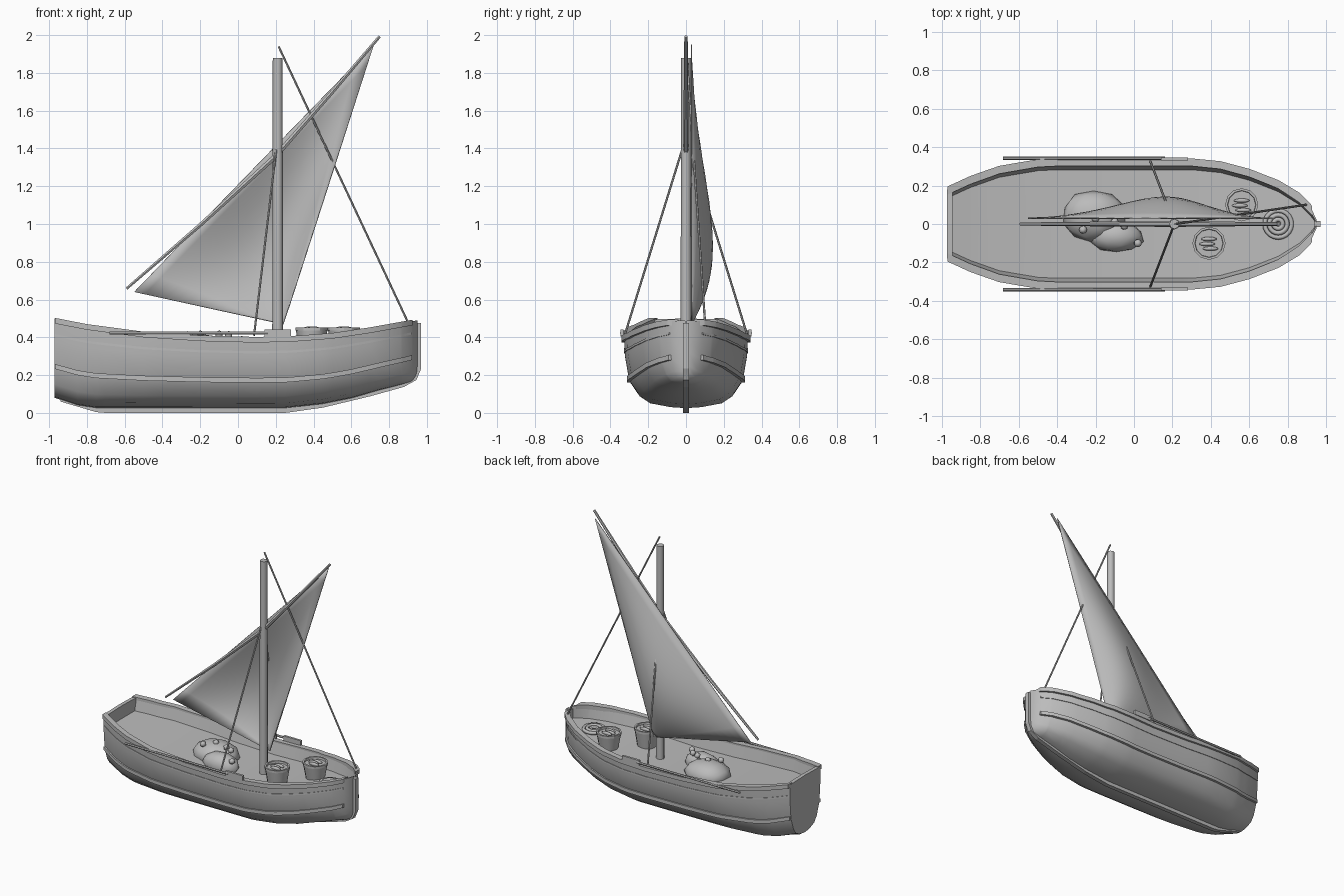
import bpy, bmesh, math, random
from mathutils import Vector, Matrix

if "Cube" in bpy.data.objects:
    bpy.data.objects.remove(bpy.data.objects["Cube"])
random.seed(4)

grey = bpy.data.materials.new("plain grey")
grey.diffuse_color = (0.5, 0.5, 0.5, 1)
grey.use_nodes = True
grey.node_tree.nodes["Principled BSDF"].inputs["Base Color"].default_value = grey.diffuse_color


def finish(name, bm, smooth=None):
    bmesh.ops.recalc_face_normals(bm, faces=bm.faces[:])
    me = bpy.data.meshes.new(name)
    bm.to_mesh(me)
    bm.free()
    ob = bpy.data.objects.new(name, me)
    bpy.context.collection.objects.link(ob)
    me.materials.append(grey)
    if smooth:
        bpy.ops.object.select_all(action='DESELECT')
        ob.select_set(True)
        bpy.context.view_layer.objects.active = ob
        bpy.ops.object.shade_smooth_by_angle(angle=math.radians(smooth))
    return ob


def loft(bm, rings, caps=True):
    """Skin closed rings of points into a tube."""
    vs = [[bm.verts.new(p) for p in r] for r in rings]
    n = len(vs[0])
    for a, b in zip(vs, vs[1:]):
        for i in range(n):
            j = (i + 1) % n
            bm.faces.new((a[i], a[j], b[j], b[i]))
    if caps:
        bm.faces.new(vs[0])
        bm.faces.new(vs[-1][::-1])


def tube(name, pts, radii, sides=6):
    pts = [Vector(p) for p in pts]
    rings = []
    for i, p in enumerate(pts):
        d = (pts[min(i + 1, len(pts) - 1)] - pts[max(i - 1, 0)]).normalized()
        q = d.to_track_quat('Z', 'Y')
        rings.append([p + q @ Vector((radii[i] * math.cos(t), radii[i] * math.sin(t), 0))
                      for t in [math.tau * k / sides for k in range(sides)]])
    bm = bmesh.new()
    loft(bm, rings)
    return finish(name, bm, 50)


def lerp(table, x):
    for (a, fa), (b, fb) in zip(table, table[1:]):
        if x <= b:
            return fa + (fb - fa) * (x - a) / (b - a)
    return table[-1][1]


# Hull lines: half width, sheer height, keel height, section shape
WIDTH = [(-.97, .18), (-.85, .235), (-.7, .288), (-.5, .322), (-.4, .327), (.3, .327), (.45, .312),
         (.6, .272), (.75, .213), (.86, .145), (.92, .085), (.95, .02)]
SHEER = [(-.97, .495), (-.8, .462), (-.5, .422), (-.2, .402), (.1, .394), (.3, .4), (.5, .415),
         (.7, .445), (.95, .49)]
KEEL = [(-.97, .08), (-.85, .04), (-.75, .025), (.25, .025), (.45, .047), (.6, .077), (.75, .12),
        (.87, .15), (.92, .165), (.95, .2)]
SHAPE = [(0, 0), (.015, .25), (.07, .58), (.17, .75), (.39, .92), (.73, .985), (1, 1)]
XS = sorted({x for t in (WIDTH, SHEER, KEEL) for x, _ in t})


def skin(x, f):
    k, s = lerp(KEEL, x), lerp(SHEER, x)
    return lerp(WIDTH, x) * lerp(SHAPE, f), k + (s - k) * f


def deck_z(x):
    return lerp(SHEER, x) - .085


def mirrored(x, half):
    """Closed ring from a half section that starts and ends on the centreline."""
    return [(x, y, z) for y, z in half] + [(x, -y, z) for y, z in half[-2:0:-1]]


# Hull shell with bulwark and deck
rings = []
for x in XS:
    half = [skin(x, f) for f, _ in SHAPE]
    w, s = half[-1]
    half += [(max(w - .025, .004), s), (max(w - .045, .003), deck_z(x)), (0, deck_z(x))]
    rings.append(mirrored(x, half))
bm = bmesh.new()
loft(bm, rings)
finish("hull", bm, 35)

# Transom board
half = [skin(-.97, f) for f, _ in SHAPE] + [(0, .5)]
bm = bmesh.new()
loft(bm, [mirrored(-.972, half), mirrored(-.945, half)])
finish("transom", bm)


# Rails and strakes along both sides
def strake(name, f, x0, x1, inner, outer, lo, hi):
    bm = bmesh.new()
    xs = [x0] + [x for x in XS if x0 < x < x1] + [x1]
    for side in (-1, 1):
        rings = []
        for x in xs:
            y, z = skin(x, f)
            slope = (lerp(WIDTH, x + .01) - lerp(WIDTH, x - .01)) / .02 if x > -.95 else .4
            stretch = math.hypot(1, min(abs(slope), .8))
            i, o = y - inner * stretch, y + outer * stretch
            rings.append([(x, side * i, z + lo), (x, side * o, z + lo),
                          (x, side * o, z + hi), (x, side * i, z + hi)])
        loft(bm, rings)
    finish(name, bm, 30)


strake("gunwale_rail", 1, -.97, .925, .026, .014, -.022, .008)
strake("upper_strake", .8, -.97, .92, .012, .004, -.006, .006)
strake("lower_rubbing_strake", .4, -.97, .92, .015, .012, -.013, .013)

# Keel and stem in one profile
profile = [(-.94, .06), (-.75, .004), (-.7, 0), (.25, 0), (.45, .028), (.7, .088), (.88, .138),
           (.945, .175), (.97, .235), (.97, .475), (.935, .475), (.935, .22), (.87, .17),
           (.6, .095), (.25, .045), (-.75, .045), (-.94, .095)]
bm = bmesh.new()
loft(bm, [[(x, y, z) for x, z in profile] for y in (-.016, .016)])
finish("keel_and_stem", bm)

# Mast, yard and rigging
tube("mast", [(.21, 0, .3), (.21, 0, 1.88)], [.029, .026], 8)
tube("yard", [(-.59, 0, .658), (-.2, 0, .995), (.2, 0, 1.36), (.5, 0, 1.7), (.75, 0, 1.993)],
     [.008, .012, .015, .012, .009])
tube("forestay", [(.215, 0, 1.94), (.895, .1, .49)], [.006, .006])
for side, label in ((-1, "front"), (1, "back")):
    tube(label + "_shroud", [(.21, 0, 1.46), (.085, side * .325, .41)], [.006, .006])
    # Oar resting along the rail
    tube(label + "_oar_shaft", [(-.68, side * .342, .423), (.16, side * .342, .423)], [.008, .008])
    bm = bmesh.new()
    bmesh.ops.create_cube(bm, size=1, matrix=Matrix.Translation((.21, side * .338, .423))
                          @ Matrix.Diagonal((.14, .016, .036, 1)))
    finish(label + "_oar_blade", bm)

# Billowing triangular sail
A, B, C = Vector((-.55, .03, .64)), Vector((.72, .03, 1.95)), Vector((.24, .03, .47))
N = 14
bm = bmesh.new()
grid = []
for j in range(N):
    v = j / N
    row = []
    for i in range(N + 1):
        u = i / N
        p = A.lerp(B, u).lerp(C, v)
        p.y += .11 * math.sin(math.pi * u) ** .9 * math.sin(math.pi * v)
        row.append(bm.verts.new(p))
    grid.append(row)
tip = bm.verts.new(C)
for a, b in zip(grid, grid[1:]):
    for i in range(N):
        bm.faces.new((a[i], a[i + 1], b[i + 1], b[i]))
for i in range(N):
    bm.faces.new((grid[-1][i], grid[-1][i + 1], tip))
sail = finish("sail", bm, 60)
mod = sail.modifiers.new("cloth", 'SOLIDIFY')
mod.thickness = .006
mod.offset = 0


def ball(bm, c, size, level, rough=0):
    r = bmesh.ops.create_icosphere(bm, subdivisions=level, radius=1)
    for v in r["verts"]:
        k = 1 + random.uniform(-rough, rough)
        v.co = Vector((c[0] + v.co.x * size[0] * k, c[1] + v.co.y * size[1] * k, c[2] + v.co.z * size[2]))


# Net heap with floats
bm = bmesh.new()
ball(bm, (-.21, .045, .325), (.165, .135, .095), 2, .07)
ball(bm, (-.09, -.065, .32), (.14, .085, .085), 2, .07)
finish("net_heap", bm, 50)
bm = bmesh.new()
for c in ((-.265, -.03, .41), (-.2, .03, .415), (-.1, .01, .415), (-.05, -.01, .412), (.02, -.1, .385)):
    ball(bm, c, (.023, .023, .023), 1)
finish("net_floats", bm, 50)

# Tapered baskets filled with fish
for label, cx, cy in (("front", .39, -.1), ("back", .56, .1)):
    z = deck_z(cx) - .005
    rings = [[(cx + r * math.cos(t), cy + r * math.sin(t), h)
              for t in [math.tau * k / 12 for k in range(12)]]
             for r, h in ((.064, z), (.083, .435), (.086, .435), (.086, .452), (.074, .452), (.072, .438))]
    bm = bmesh.new()
    loft(bm, rings)
    finish(label + "_basket", bm, 30)
    bm = bmesh.new()
    for dx, dy in ((0, .022), (-.01, -.004), (.008, -.028)):
        ball(bm, (cx + dx, cy + dy, .444), (.042, .011, .014), 2)
    finish(label + "_basket_fish", bm, 60)

# Coiled rope on the foredeck
bm = bmesh.new()
for R, lift in ((.07, .012), (.047, .018), (.024, .012)):
    rings = [[(.75 + (R + .012 * math.cos(b)) * math.cos(a), (R + .012 * math.cos(b)) * math.sin(a),
               deck_z(.75) + lift + .012 * math.sin(b)) for b in [math.tau * k / 6 for k in range(6)]]
             for a in [math.tau * k / 20 for k in range(21)]]
    loft(bm, rings, caps=False)
bmesh.ops.remove_doubles(bm, verts=bm.verts[:], dist=1e-4)
finish("rope_coil", bm, 70)
